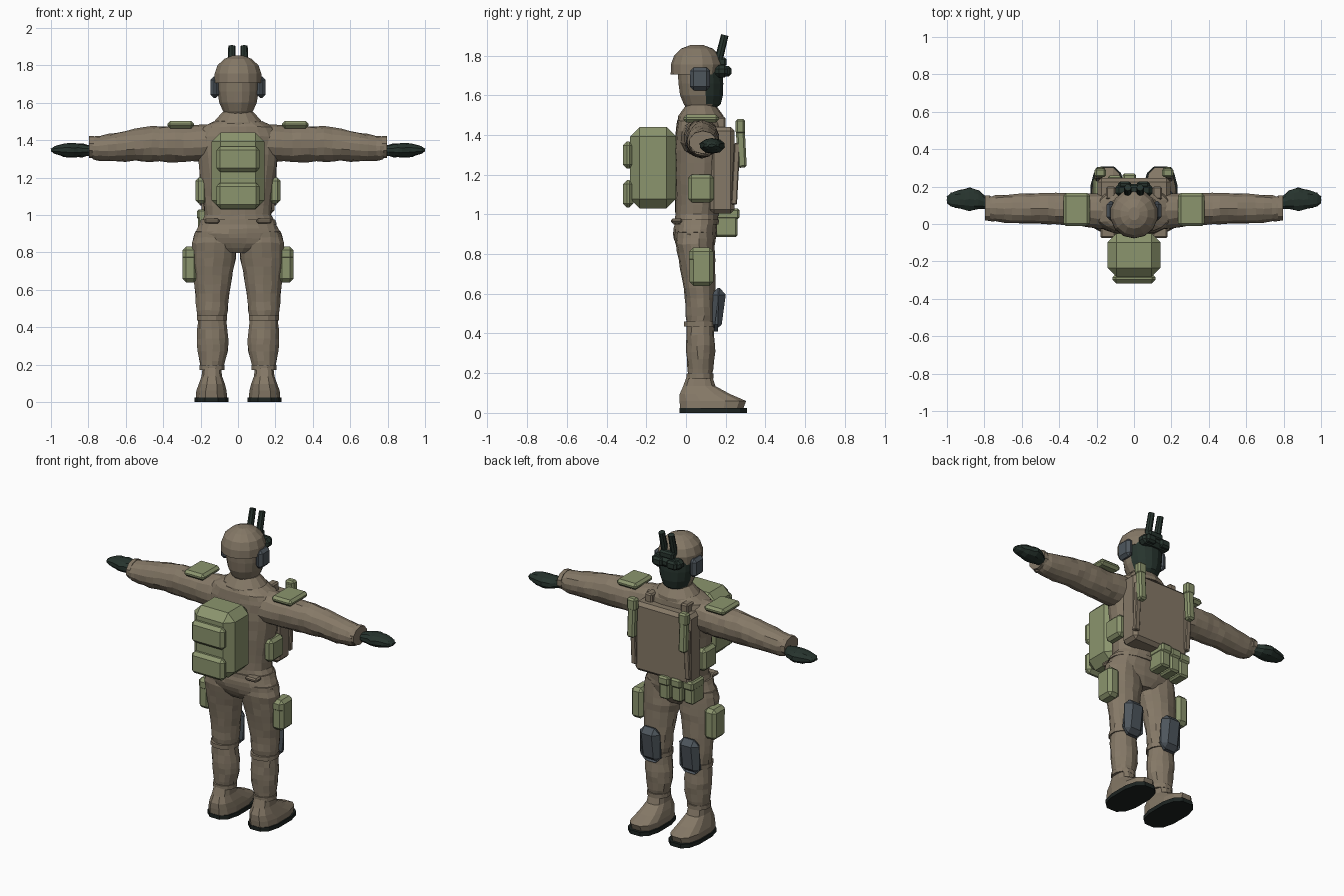
import bpy, bmesh, math, random
from mathutils import Matrix, Vector

random.seed(4)


def material(name, rgb):
    m = bpy.data.materials.new(name)
    m.diffuse_color = (*rgb, 1)
    return m


CLOTH = material("brown_cloth", (0.235, 0.19, 0.135))
GREEN = material("olive_green", (0.26, 0.30, 0.155))
DARK = material("dark_green_black", (0.02, 0.034, 0.027))
GREY = material("blue_grey", (0.075, 0.092, 0.108))
SOLE = material("sole_black", (0.012, 0.017, 0.015))


def finish(name, bm, mats, mirror=False):
    bmesh.ops.recalc_face_normals(bm, faces=bm.faces[:])
    me = bpy.data.meshes.new(name)
    bm.to_mesh(me)
    bm.free()
    for m in mats:
        me.materials.append(m)
    ob = bpy.data.objects.new(name, me)
    bpy.context.collection.objects.link(ob)
    if mirror:
        ob.modifiers.new("mirror", "MIRROR").use_mirror_merge = False
    return ob


def loft(name, rings, mats, n=12, axis="z", sub=1, jitter=0.0, power=2.0,
         mirror=False, rule=None):
    """Skin elliptical rings (t, centre_u, centre_v, radius_u, radius_v)."""
    full = []
    for a, b in zip(rings, rings[1:]):
        for k in range(sub):
            full.append([p + (q - p) * k / sub for p, q in zip(a, b)])
    full.append(list(rings[-1]))
    bm = bmesh.new()
    loops = []
    for t, cu, cv, ru, rv in full:
        loop = []
        for i in range(n):
            a = 2 * math.pi * (i + 0.5) / n
            c, s = math.cos(a), math.sin(a)
            u = cu + ru * math.copysign(abs(c) ** (2 / power), c)
            v = cv + rv * math.copysign(abs(s) ** (2 / power), s)
            co = Vector((t, u, v) if axis == "x" else (u, v, t))
            co += Vector([random.uniform(-jitter, jitter) for _ in range(3)])
            loop.append(bm.verts.new(co))
        loops.append(loop)
    for lo, hi in zip(loops, loops[1:]):
        for i in range(n):
            j = (i + 1) % n
            bm.faces.new((lo[i], lo[j], hi[j], hi[i]))
    bm.faces.new(loops[0])
    bm.faces.new(loops[-1])
    if rule:
        for f in bm.faces:
            f.material_index = rule(f.calc_center_median())
    return finish(name, bm, mats, mirror)


def block(name, lo, hi, mat, bevel=0.015, mirror=False, tilt=(0, 0, 0), taper=None):
    """Bevelled box between two corners; taper narrows the bottom toward the body."""
    bm = bmesh.new()
    bmesh.ops.create_cube(bm, size=1)
    lo, hi = Vector(lo), Vector(hi)
    size, mid = hi - lo, (lo + hi) / 2
    bmesh.ops.scale(bm, vec=size, verts=bm.verts)
    if bevel:
        bmesh.ops.bevel(bm, geom=bm.edges[:], offset=bevel, segments=1,
                        affect="EDGES", profile=0.5)
    if taper:
        for v in bm.verts:
            if v.co.y > 0:
                v.co.y -= taper * (0.5 - v.co.z / size.z)
    rot = Matrix.Identity(4)
    for ang, ax in zip(tilt, "XYZ"):
        rot = Matrix.Rotation(math.radians(ang), 4, ax) @ rot
    bmesh.ops.transform(bm, matrix=Matrix.Translation(mid) @ rot, verts=bm.verts)
    return finish(name, bm, [mat], mirror)


# Torso, from seat to shoulders
loft("torso", [
    (0.80, 0, 0.05, 0.10, 0.07), (0.85, 0, 0.045, 0.215, 0.10),
    (0.90, 0, 0.045, 0.23, 0.11), (0.95, 0, 0.05, 0.205, 0.11),
    (1.00, 0, 0.055, 0.178, 0.108), (1.10, 0, 0.06, 0.188, 0.115),
    (1.20, 0, 0.065, 0.202, 0.122), (1.32, 0, 0.065, 0.215, 0.125),
    (1.42, 0, 0.068, 0.225, 0.12), (1.47, 0, 0.07, 0.195, 0.115),
    (1.50, 0, 0.072, 0.13, 0.10)],
    [CLOTH], n=20, sub=2, jitter=0.003, power=2.4)
# Collar
loft("collar", [(1.475, 0, 0.075, 0.15, 0.115), (1.495, 0, 0.075, 0.135, 0.115),
                (1.55, 0, 0.075, 0.085, 0.075)], [CLOTH], n=14)
# Belt with hip flaps
loft("belt", [(0.95, 0, 0.05, 0.21, 0.115), (0.975, 0, 0.052, 0.2, 0.116)],
     [CLOTH], n=20, power=2.4)
block("hip_flap", (0.10, -0.075, 0.955), (0.18, -0.02, 0.98), CLOTH, 0.008, True)

# Legs
loft("leg", [
    (0.91, 0.125, 0.045, 0.105, 0.095), (0.85, 0.125, 0.045, 0.122, 0.098),
    (0.77, 0.129, 0.055, 0.119, 0.092), (0.68, 0.134, 0.063, 0.105, 0.083),
    (0.58, 0.137, 0.07, 0.093, 0.077), (0.49, 0.138, 0.074, 0.084, 0.074),
    (0.44, 0.14, 0.072, 0.077, 0.069), (0.34, 0.136, 0.073, 0.085, 0.074),
    (0.27, 0.136, 0.073, 0.082, 0.07), (0.17, 0.14, 0.07, 0.06, 0.058)],
    [CLOTH], n=14, sub=2, jitter=0.0035, mirror=True)
for label, z, r in (("knee_band", 0.435, 0.084), ("ankle_band", 0.172, 0.07)):
    loft(label, [(z, 0.139, 0.07, r, r), (z + 0.026, 0.139, 0.07, r, r)],
         [CLOTH], n=12, mirror=True)
block("knee_pad", (0.068, 0.125, 0.41), (0.208, 0.205, 0.63), GREY, 0.035,
      True, taper=0.03)

# Boots and soles
loft("boot", [
    (0.022, 0.142, 0.13, 0.086, 0.163), (0.06, 0.142, 0.135, 0.083, 0.172),
    (0.095, 0.14, 0.095, 0.072, 0.13), (0.135, 0.14, 0.067, 0.057, 0.083),
    (0.185, 0.14, 0.068, 0.05, 0.066)], [CLOTH], n=12, power=2.7, mirror=True)
loft("sole", [(0, 0.142, 0.138, 0.094, 0.174), (0.025, 0.142, 0.138, 0.094, 0.174)],
     [SOLE], n=12, power=2.7, mirror=True)

# Arms, cuffs and gloves
loft("arm", [
    (0.12, 0.07, 1.385, 0.10, 0.10), (0.20, 0.072, 1.385, 0.096, 0.097),
    (0.29, 0.076, 1.378, 0.087, 0.096), (0.38, 0.08, 1.38, 0.087, 0.096),
    (0.46, 0.082, 1.38, 0.083, 0.094), (0.55, 0.083, 1.374, 0.081, 0.085),
    (0.65, 0.082, 1.363, 0.078, 0.078), (0.74, 0.082, 1.357, 0.071, 0.067),
    (0.78, 0.083, 1.357, 0.066, 0.06)],
    [CLOTH], n=14, axis="x", sub=2, jitter=0.0035, mirror=True)
loft("cuff", [(0.77, 0.085, 1.363, 0.07, 0.06), (0.796, 0.085, 1.363, 0.07, 0.058)],
     [CLOTH], n=10, axis="x", mirror=True)
loft("glove", [
    (0.785, 0.115, 1.346, 0.032, 0.026), (0.83, 0.128, 1.346, 0.052, 0.037),
    (0.88, 0.132, 1.346, 0.064, 0.04), (0.93, 0.132, 1.346, 0.054, 0.037),
    (0.98, 0.13, 1.346, 0.036, 0.022), (1.0, 0.13, 1.346, 0.018, 0.008)],
    [DARK], n=10, axis="x", sub=2, jitter=0.003, mirror=True)

# Head with a dark face covering
loft("head", [
    (1.53, 0, 0.075, 0.07, 0.07), (1.555, 0, 0.082, 0.082, 0.095),
    (1.60, 0, 0.078, 0.102, 0.11), (1.66, 0, 0.075, 0.112, 0.115),
    (1.74, 0, 0.07, 0.112, 0.115)], [CLOTH, DARK], n=16, sub=2,
    rule=lambda c: 1 if c.y > 0.085 + (1.66 - c.z) * 0.3 else 0)
# Helmet and rim
loft("helmet", [
    (1.705, 0, 0.05, 0.128, 0.127), (1.755, 0, 0.055, 0.128, 0.131),
    (1.80, 0, 0.055, 0.112, 0.115), (1.835, 0, 0.055, 0.074, 0.08),
    (1.852, 0, 0.055, 0.03, 0.035)], [CLOTH], n=14)
block("ear_cup", (0.10, 0.02, 1.625), (0.147, 0.122, 1.74), GREY, 0.018, True)

# Night vision goggles with raised tubes
block("goggle_band", (-0.10, 0.145, 1.69), (0.10, 0.215, 1.752), DARK, 0.02)
block("goggle_lens", (0.015, 0.19, 1.695), (0.085, 0.228, 1.748), DARK, 0.012, True)
block("goggle_mount", (-0.05, 0.165, 1.745), (0.05, 0.205, 1.79), DARK, 0.01)
bm = bmesh.new()
bmesh.ops.create_cone(bm, cap_ends=True, segments=8, radius1=0.021, radius2=0.019,
                      depth=0.145)
bmesh.ops.transform(bm, matrix=Matrix.Translation((0.033, 0.178, 1.833))
                    @ Matrix.Rotation(math.radians(-14), 4, "X"), verts=bm.verts)
finish("goggle_tube", bm, [DARK], True)

# Chest plate and its upright pouches
block("chest_plate", (-0.195, 0.12, 1.005), (0.195, 0.245, 1.44), CLOTH, 0.02)
block("chest_strap", (0.10, 0.13, 1.40), (0.15, 0.20, 1.49), CLOTH, 0.008, True)
block("chest_side_panel", (0.17, 0.235, 1.05), (0.205, 0.265, 1.36), CLOTH, 0.005, True,
      tilt=(-3, 0, 0))
block("chest_pouch", (0.155, 0.255, 1.235), (0.205, 0.30, 1.47), GREEN, 0.01, True,
      tilt=(3, 0, 0))
block("chest_pouch_cap", (0.15, 0.25, 1.405), (0.21, 0.298, 1.48), GREEN, 0.01, True)

# Belt pouches on one side of the front
for i in range(3):
    x = -0.025 - 0.078 * i
    y = 0.225 - 0.012 * i
    block(f"belt_pouch_{i + 1}", (x - 0.034, y - 0.08, 0.885),
          (x + 0.034, y + 0.035, 1.01), GREEN, 0.01)
    block(f"belt_pouch_lid_{i + 1}", (x - 0.037, y - 0.08, 0.975),
          (x + 0.037, y + 0.045, 1.03), GREEN, 0.01)

# Pouches on the waist and thighs, and shoulder pads
block("waist_pouch", (0.165, 0.01, 1.06), (0.228, 0.14, 1.20), GREEN, 0.018, True)
block("thigh_pouch", (0.215, 0.018, 0.64), (0.297, 0.138, 0.80), GREEN, 0.02, True)
block("thigh_pouch_lid", (0.215, 0.015, 0.755), (0.297, 0.138, 0.832), GREEN, 0.02, True)
block("shoulder_pad", (0.235, -0.012, 1.462), (0.378, 0.165, 1.502), GREEN, 0.015, True)

# Backpack with two outer pockets
block("backpack", (-0.142, -0.282, 1.03), (0.142, -0.05, 1.44), GREEN, 0.048)
for label, z in (("upper", 1.23), ("lower", 1.035)):
    block(f"backpack_{label}_pocket", (-0.115, -0.318, z), (0.115, -0.265, z + 0.137),
          GREEN, 0.02)
